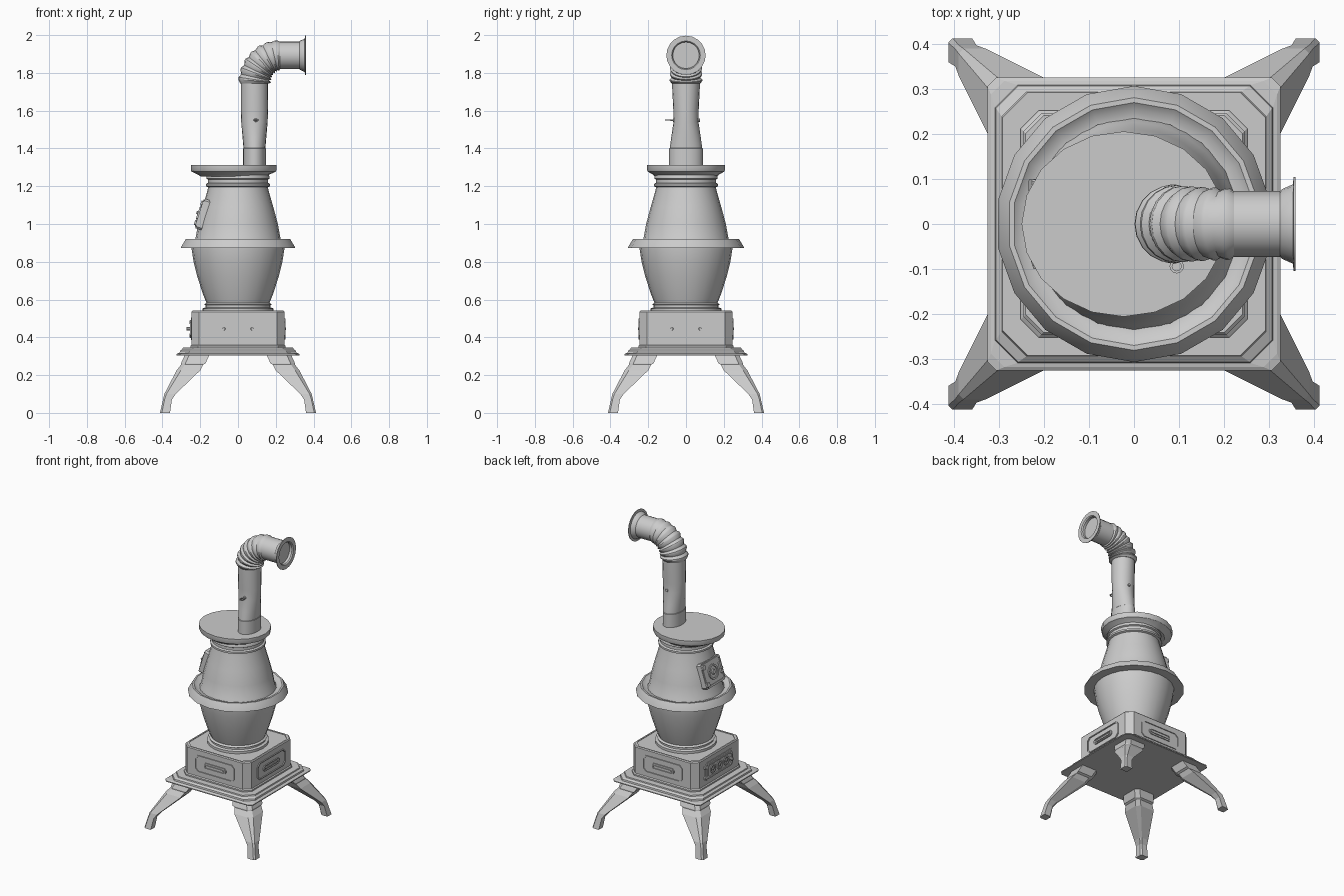
import bpy, bmesh
from math import sin, cos, pi, radians
from mathutils import Matrix, Vector

cube = bpy.data.objects.get("Cube")
if cube:
    bpy.data.objects.remove(cube, do_unlink=True)

iron = bpy.data.materials.new("grey_iron")
iron.use_nodes = True
iron.diffuse_color = (0.6, 0.6, 0.6, 1)
iron.node_tree.nodes["Principled BSDF"].inputs["Base Color"].default_value = (0.6, 0.6, 0.6, 1)


def loft(name, rings, matrix=Matrix(), smooth=True, loop=False):
    """Skin a list of equal point rings; cap both ends, or join them in a loop."""
    bm = bmesh.new()
    rows = [[bm.verts.new(matrix @ Vector(p)) for p in ring] for ring in rings]
    pairs = list(zip(rows, rows[1:]))
    if loop:
        pairs.append((rows[-1], rows[0]))
    else:
        bm.faces.new(rows[0][::-1])
        bm.faces.new(rows[-1])
    for a, b in pairs:
        for i in range(len(a)):
            j = (i + 1) % len(a)
            bm.faces.new((a[i], a[j], b[j], b[i]))
    bmesh.ops.recalc_face_normals(bm, faces=bm.faces)
    mesh = bpy.data.meshes.new(name)
    bm.to_mesh(mesh)
    bm.free()
    mesh.materials.append(iron)
    obj = bpy.data.objects.new(name, mesh)
    bpy.context.collection.objects.link(obj)
    if smooth:
        bpy.ops.object.select_all(action="DESELECT")
        obj.select_set(True)
        bpy.context.view_layer.objects.active = obj
        bpy.ops.object.shade_smooth_by_angle(angle=radians(32))
    return obj


def ellipse(rx, ry, z, cx=0, n=20):
    """Horizontal ring with a corner on the y axis."""
    return [(cx + rx * sin(2 * pi * i / n), ry * cos(2 * pi * i / n), z) for i in range(n)]


def octagon(w, h, c):
    """Rectangle of half size w by h with corners cut by c."""
    return [(w, h - c), (w - c, h), (c - w, h), (-w, h - c),
            (-w, c - h), (c - w, -h), (w - c, -h), (w, c - h)]


def lathe(name, profile, matrix=Matrix(), n=20, loop=False):
    return loft(name, [ellipse(r, r, z, n=n) for r, z in profile], matrix, loop=loop)


def tiers(name, levels):
    return loft(name, [[(x, y, z) for x, y in octagon(h, h, c)] for h, c, z in levels], smooth=False)


def plate(name, w, h, c, y0, y1, m, x=0, z=0):
    """Upright plate facing local -y."""
    return loft(name, [[(x + a, y, z + b) for a, b in octagon(w, h, c)] for y in (y0, y1)], m, smooth=False)


def frame(name, w, h, c, edge, y0, y1, m, x=0):
    """Upright raised border facing local -y."""
    rings = [[(x + a, y, b) for a, b in octagon(w - e, h - e, c)]
             for e, y in ((0, y0), (0, y1), (edge, y1), (edge, y0))]
    return loft(name, rings, m, smooth=False, loop=True)


def knob(name, r, y0, y1, m, x=0, z=0):
    local = m @ Matrix.Translation((x, 0, z)) @ Matrix.Rotation(pi / 2, 4, "X")
    return lathe(name, [(r, -y0), (r, -y1 - r * 0.3), (r * 0.7, -y1)], local, n=10)


# Splayed corner legs: square section, corner outwards, both diagonal corners cut
leg = [(0.31, 0.15, 0.28), (0.262, 0.172, 0.302), (0.255, 0.185, 0.302), (0.225, 0.2, 0.325),
       (0.1, 0.33, 0.39), (0.07, 0.35, 0.397), (0, 0.36, 0.413)]
for sx, side in ((1, "left"), (-1, "right")):
    for sy, end in ((1, "back"), (-1, "front")):
        rings = []
        for z, lo, hi in leg:
            cut = 0.18 * (hi - lo)
            section = [(hi, lo), (hi, hi - cut), (hi - cut, hi), (lo, hi), (lo, lo + cut), (lo + cut, lo)]
            rings.append([(sx * x, sy * y, z) for x, y in section])
        loft(f"{end}_{side}_leg", rings, smooth=False)

# Stepped base plate and ash box
tiers("base_plate", [(0.326, 0.02, 0.305), (0.326, 0.02, 0.311), (0.318, 0.03, 0.316),
                     (0.309, 0.05, 0.318), (0.307, 0.05, 0.328), (0.294, 0.055, 0.338), (0.292, 0.055, 0.345)])
tiers("ash_box", [(0.252, 0.04, 0.343), (0.252, 0.04, 0.354), (0.246, 0.04, 0.36), (0.246, 0.04, 0.535),
                  (0.241, 0.04, 0.541), (0.232, 0.045, 0.541), (0.232, 0.045, 0.537)])

# Panels with handles on three sides of the box
for name, turn in (("front", 0), ("left", pi / 2), ("back", pi)):
    m = Matrix.Translation((0, 0, 0.445)) @ Matrix.Rotation(turn, 4, "Z")
    frame(name + "_panel_border", 0.147, 0.056, 0.02, 0.006, -0.24, -0.252, m)
    frame(name + "_handle", 0.085, 0.019, 0.012, 0.005, -0.24, -0.252, m)
    plate(name + "_handle_bar", 0.06, 0.005, 0.003, -0.24, -0.252, m)
    for x in (-0.075, 0.075):
        knob(name + "_handle_stud", 0.009, -0.24, -0.253, m, x)

# Ash door on the right side
m = Matrix.Translation((0, 0, 0.445)) @ Matrix.Rotation(-pi / 2, 4, "Z")
plate("ash_door", 0.15, 0.06, 0.02, -0.24, -0.25, m)
frame("ash_door_border", 0.135, 0.048, 0.015, 0.01, -0.249, -0.255, m)
for x in (-0.07, 0, 0.07):
    frame("ash_door_vent", 0.026, 0.026, 0.012, 0.007, -0.249, -0.255, m, x)
    knob("ash_door_stud", 0.01, -0.249, -0.256, m, x)
knob("ash_door_knob", 0.01, -0.249, -0.273, m, 0.11)
for z in (-0.035, 0.035):
    plate("ash_door_hinge", 0.016, 0.01, 0.004, -0.24, -0.256, m, -0.145, z)

# Round belly, with neck mouldings
lathe("belly", [(0.188, 0.537), (0.188, 0.553), (0.172, 0.558), (0.172, 0.57), (0.18, 0.574),
                (0.167, 0.582), (0.186, 0.63), (0.215, 0.72), (0.235, 0.8), (0.246, 0.87),
                (0.246, 0.885), (0.226, 0.918), (0.211, 1.0), (0.187, 1.09), (0.161, 1.18),
                (0.158, 1.195), (0.17, 1.2), (0.17, 1.212), (0.159, 1.218), (0.159, 1.235),
                (0.168, 1.24), (0.168, 1.25), (0.16, 1.265)], n=24)
lathe("belly_ring", [(0.24, 0.873), (0.307, 0.873), (0.305, 0.88), (0.281, 0.92),
                     (0.27, 0.92), (0.255, 0.908), (0.235, 0.905)], n=18, loop=True)

# Lid
loft("lid", [ellipse(rx, ry, z, -0.023) for rx, ry, z in
             ((0.175, 0.165, 1.252), (0.19, 0.176, 1.262), (0.223, 0.202, 1.277),
              (0.227, 0.206, 1.285), (0.227, 0.206, 1.312))])

# Feed door, leaning with the belly
m = (Matrix.Translation((-0.182, 0, 1.05)) @ Matrix.Rotation(-pi / 2, 4, "Z")
     @ Matrix.Rotation(radians(-18), 4, "X"))
plate("feed_door", 0.1, 0.082, 0.01, 0.02, -0.02, m)
frame("feed_door_border", 0.093, 0.075, 0.01, 0.007, -0.019, -0.025, m)
turned = m @ Matrix.Rotation(pi / 2, 4, "X")
lathe("feed_door_medallion", [(0.048, 0.018), (0.048, 0.027), (0.036, 0.027), (0.036, 0.018)], turned, loop=True)
knob("feed_door_boss", 0.018, -0.019, -0.03, m)
for z in (-0.055, 0.055):
    plate("feed_door_hinge", 0.014, 0.013, 0.004, 0.0, -0.033, m, -0.085, z)
plate("feed_door_latch", 0.008, 0.035, 0.004, -0.019, -0.032, m, 0.075)
knob("feed_door_knob", 0.009, -0.03, -0.04, m, 0.075)

# Flue pipe: oval collar, round stem, ribbed elbow, flared mouth
px = 0.087
loft("flue_stem", [ellipse(rx, ry, z, px) for rx, ry, z in
                   ((0.06, 0.089, 1.3), (0.06, 0.089, 1.4), (0.058, 0.086, 1.402), (0.063, 0.078, 1.46),
                    (0.07, 0.066, 1.54), (0.072, 0.067, 1.6), (0.072, 0.073, 1.72), (0.072, 0.073, 1.75))])


def elbow_ring(t, r, n=20):
    out = Vector((-cos(t), 0, sin(t)))
    centre = Vector((0.222 - 0.135 * cos(t), 0, 1.743 + 0.15 * sin(t)))
    return [centre + out * r * cos(2 * pi * i / n) + Vector((0, r * sin(2 * pi * i / n), 0)) for i in range(n)]


ribs = 7
elbow = []
for k in range(ribs):
    peak = 0.087 - 0.008 * k / ribs
    for part, r in ((0, 0.075), (0.45, peak), (0.65, peak)):
        elbow.append(elbow_ring((k + part) / ribs * pi / 2, r))
elbow.append(elbow_ring(pi / 2, 0.073))
loft("flue_elbow", elbow)
along_x = Matrix.Translation((0, 0, 1.893)) @ Matrix.Rotation(pi / 2, 4, "Y")
lathe("flue_mouth", [(0.073, 0.21), (0.073, 0.325), (0.078, 0.33), (0.088, 0.353), (0.104, 0.355),
                     (0.104, 0.359), (0.076, 0.359), (0.07, 0.352), (0.07, 0.335)], along_x)

# Damper rod with a ring grip
m = Matrix.Translation((px + 0.008, 0, 1.55))
knob("damper_rod", 0.004, 0.074, -0.082, m)
lathe("damper_grip", [(0.016, -0.003), (0.016, 0.003), (0.01, 0.003), (0.01, -0.003)],
      m @ Matrix.Translation((0, -0.094, 0)), n=12, loop=True)
knob("damper_washer", 0.01, -0.06, -0.07, m)
knob("damper_end", 0.009, 0.073, 0.05, m)
